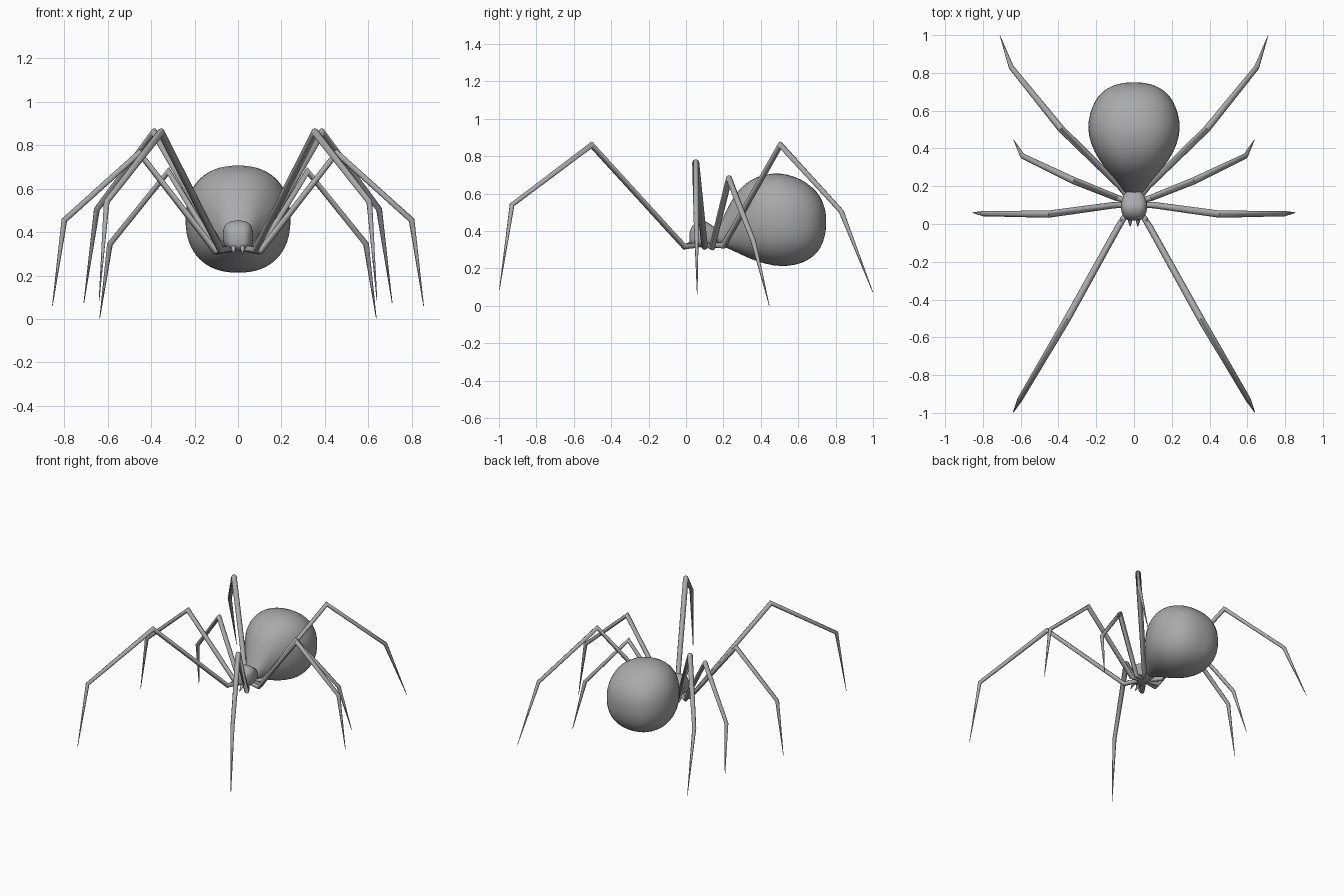
import bpy, bmesh, math
from mathutils import Vector

cube = bpy.data.objects.get("Cube")
if cube:
    bpy.data.objects.remove(cube, do_unlink=True)

GREY = (0.4, 0.4, 0.4, 1)
grey = bpy.data.materials.new("spider grey")
grey.use_nodes = True
grey.diffuse_color = GREY
grey.node_tree.nodes["Principled BSDF"].inputs["Base Color"].default_value = GREY


def loft(name, rings, angle=60, subdivide=0):
    """Skin a closed tube over rings of points, capping both ends."""
    bm = bmesh.new()
    loops = [[bm.verts.new(p) for p in ring] for ring in rings]
    n = len(loops[0])
    for a, b in zip(loops, loops[1:]):
        for i in range(n):
            j = (i + 1) % n
            bm.faces.new((a[i], a[j], b[j], b[i]))
    bm.faces.new(loops[0])
    bm.faces.new(loops[-1])
    bmesh.ops.recalc_face_normals(bm, faces=bm.faces)
    mesh = bpy.data.meshes.new(name)
    bm.to_mesh(mesh)
    bm.free()
    mesh.materials.append(grey)
    obj = bpy.data.objects.new(name, mesh)
    bpy.context.collection.objects.link(obj)
    if subdivide:
        obj.modifiers.new("smooth", "SUBSURF").levels = subdivide
    bpy.ops.object.select_all(action="DESELECT")
    obj.select_set(True)
    bpy.context.view_layer.objects.active = obj
    bpy.ops.object.shade_smooth_by_angle(angle=math.radians(angle))
    return obj


def body(name, sections, power, sides=32):
    """Loft rounded-square sections given as y, half width, bottom, top."""
    def bend(v):
        return math.copysign(abs(v) ** (2 / power), v)
    rings = []
    for y, w, lo, hi in sections:
        mid, h = (lo + hi) / 2, (hi - lo) / 2
        turns = [math.tau * i / sides for i in range(sides)]
        rings.append([(w * bend(math.cos(t)), y, mid + h * bend(math.sin(t)))
                      for t in turns])
    return loft(name, rings, subdivide=1)


def limb(name, path, radii, side, sides=8):
    """Tapered jointed tube, mitred at every joint."""
    pts = [Vector((side * x, y, z)) for x, y, z in path]
    plane = (pts[-1] - pts[0]).cross(Vector((0, 0, 1))).normalized()
    rings = []
    for i, p in enumerate(pts):
        before = (p - pts[max(i - 1, 0)]).normalized()
        after = (pts[min(i + 1, len(pts) - 1)] - p).normalized()
        tangent = (before + after).normalized()
        u = (plane - tangent * plane.dot(tangent)).normalized()
        v = tangent.cross(u)
        rings.append([p + radii[i] * (u * math.cos(a) + v * math.sin(a))
                      for a in (math.tau * k / sides for k in range(sides))])
    return loft(name, rings)


# Bulbous abdomen, tapering to a waist at the front
body("abdomen", [
    (0.15, 0.04, 0.33, 0.38), (0.19, 0.066, 0.32, 0.45),
    (0.24, 0.102, 0.30, 0.565), (0.30, 0.158, 0.27, 0.645),
    (0.38, 0.213, 0.235, 0.695), (0.47, 0.243, 0.212, 0.712),
    (0.54, 0.245, 0.21, 0.706), (0.62, 0.225, 0.225, 0.677),
    (0.68, 0.19, 0.26, 0.632), (0.72, 0.145, 0.305, 0.585),
    (0.743, 0.085, 0.37, 0.525), (0.75, 0.03, 0.425, 0.475)], 2.3)

# Head and thorax in one rounded block
body("head", [
    (0.018, 0.025, 0.345, 0.385), (0.024, 0.045, 0.325, 0.415),
    (0.045, 0.06, 0.315, 0.443), (0.08, 0.071, 0.312, 0.457),
    (0.11, 0.07, 0.312, 0.452), (0.14, 0.06, 0.315, 0.43),
    (0.17, 0.047, 0.32, 0.41), (0.19, 0.03, 0.335, 0.39)], 2.8, 24)

# Each leg: body socket, hip, knee, ankle, tip
legs = {
    "front": [(0.03, 0.07, 0.325), (0.08, -0.01, 0.318), (0.355, -0.505, 0.86),
              (0.605, -0.93, 0.54), (0.64, -0.998, 0.085)],
    "second": [(0.03, 0.1, 0.325), (0.105, 0.1, 0.315), (0.455, 0.052, 0.765),
               (0.8, 0.055, 0.455), (0.855, 0.06, 0.06)],
    "third": [(0.03, 0.12, 0.325), (0.095, 0.14, 0.312), (0.32, 0.23, 0.68),
              (0.59, 0.36, 0.345), (0.637, 0.445, 0.002)],
    "rear": [(0.03, 0.14, 0.325), (0.075, 0.2, 0.322), (0.387, 0.505, 0.86),
             (0.65, 0.83, 0.505), (0.71, 0.998, 0.075)],
}
leg_radii = [0.014, 0.017, 0.019, 0.014, 0.0015]
for label, side in (("left", 1), ("right", -1)):
    for place, path in legs.items():
        limb(f"{place}_leg_{label}", path, leg_radii, side)
    # Fangs and feelers under the face
    limb(f"fang_{label}", [(0.02, 0.05, 0.335), (0.021, 0.015, 0.325),
                           (0.02, -0.012, 0.3)], [0.012, 0.011, 0.002], side)
    limb(f"feeler_{label}", [(0.03, 0.06, 0.325), (0.065, 0.03, 0.325),
                             (0.068, 0.015, 0.34)], [0.008, 0.008, 0.003], side)
